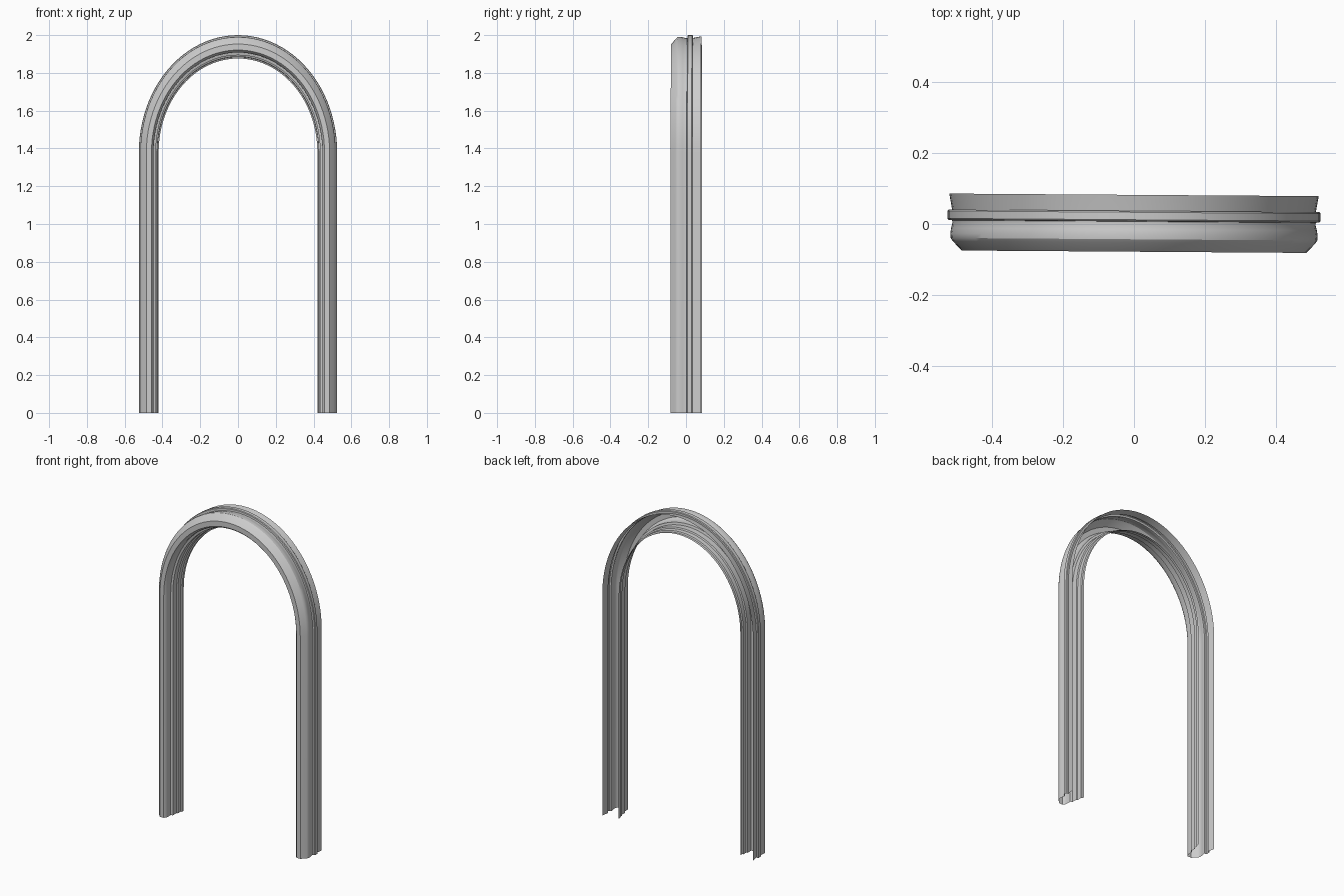
import bpy, bmesh, math

if "Cube" in bpy.data.objects:
    bpy.data.objects.remove(bpy.data.objects["Cube"])

SPRING, STRETCH, SKEW, STEPS = 1.38, 1.181, -0.007, 48

# moulding cross-section (distance from centre line, depth), outer back to inner back
profile = [
    (0.520, 0.082), (0.516, 0.060), (0.512, 0.037),            # outer rear flange
    (0.522, 0.037), (0.525, 0.033), (0.525, 0.012), (0.522, 0.008),  # raised bead
    (0.512, 0.007), (0.511, 0.000), (0.515, -0.015), (0.517, -0.030),
    (0.516, -0.043), (0.510, -0.052),                          # outer bulge
    (0.485, -0.078), (0.458, -0.078),                          # chamfer and front face
    (0.450, -0.068), (0.447, -0.055), (0.447, -0.025),         # inner front edge
    (0.435, -0.021), (0.435, 0.014),                           # first inner step
    (0.428, 0.018), (0.427, 0.044),                            # second inner step
    (0.420, 0.048), (0.420, 0.064),                            # third inner step
]


def place(r, y, t):
    """Point on the arch: t is None for a foot, else the arch angle."""
    x = r * math.cos(t)
    z = SPRING + STRETCH * r * math.sin(t)
    return (x, y + SKEW * x, z)


bm = bmesh.new()
rings = []
# right foot, arch, left foot
rings.append([bm.verts.new((r, y + SKEW * r, 0)) for r, y in profile])
for i in range(STEPS + 1):
    t = math.pi * i / STEPS
    rings.append([bm.verts.new(place(r, y, t)) for r, y in profile])
rings.append([bm.verts.new((-r, y - SKEW * r, 0)) for r, y in profile])

# skin between successive cross-sections; the back stays open
for a, b in zip(rings, rings[1:]):
    for j in range(len(profile) - 1):
        bm.faces.new((a[j], a[j + 1], b[j + 1], b[j]))

# make the outside of the sheet face outward
bm.normal_update()
bm.faces.ensure_lookup_table()
if bm.faces[0].normal.x < 0:
    bmesh.ops.reverse_faces(bm, faces=bm.faces[:])

mesh = bpy.data.meshes.new("arch_moulding")
bm.to_mesh(mesh)
bm.free()
arch = bpy.data.objects.new("arch_moulding", mesh)
bpy.context.collection.objects.link(arch)
bpy.context.view_layer.objects.active = arch
arch.select_set(True)
bpy.ops.object.shade_smooth_by_angle(angle=math.radians(30))
